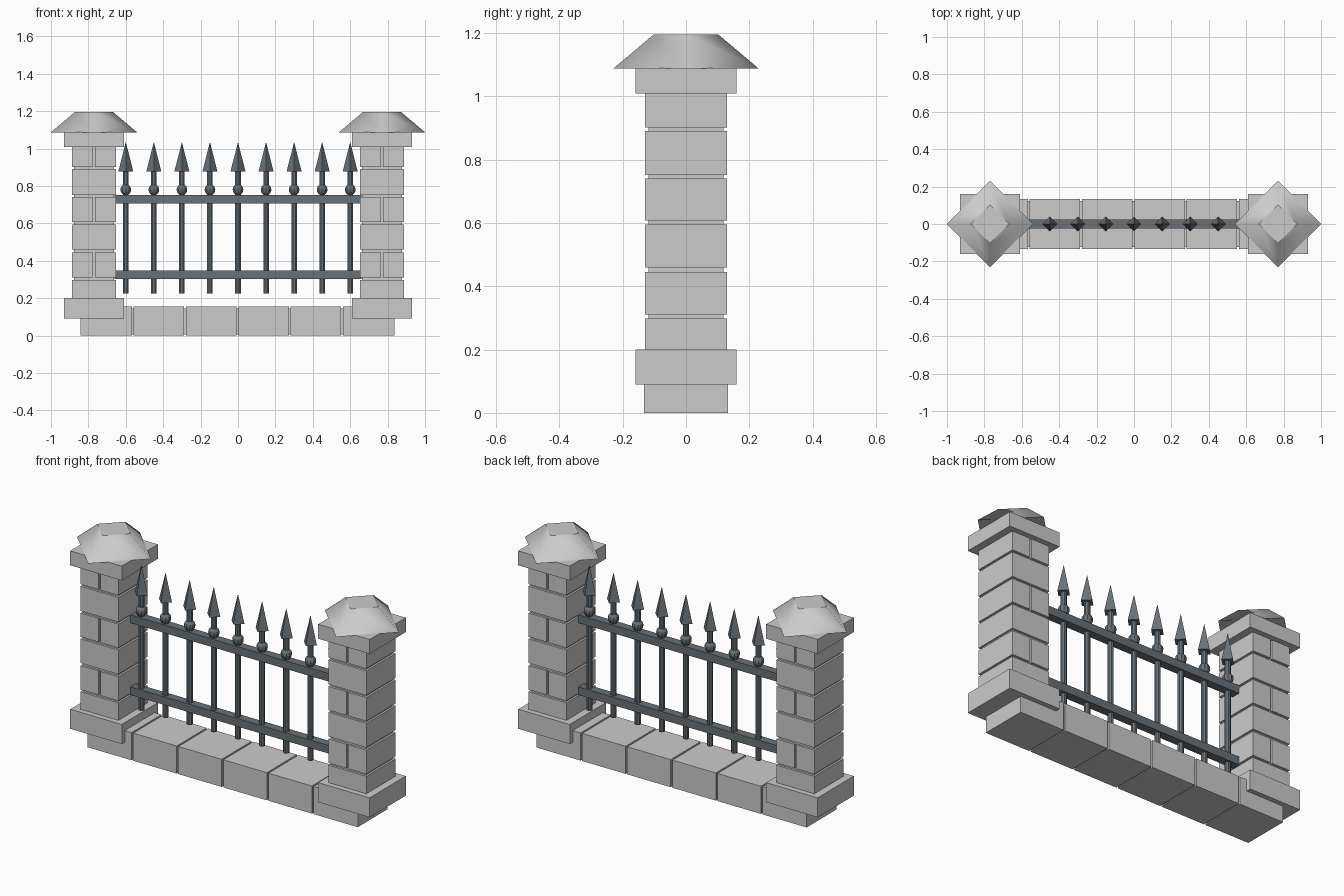
import bpy, bmesh
from math import pi
from mathutils import Matrix

if "Cube" in bpy.data.objects:
    bpy.data.objects.remove(bpy.data.objects["Cube"])

iron = bpy.data.materials.new("dark_iron")
iron.diffuse_color = (0.137, 0.171, 0.193, 1)
iron.use_nodes = True
iron.node_tree.nodes["Principled BSDF"].inputs["Base Color"].default_value = iron.diffuse_color


def finish(bm, name, mat=None):
    mesh = bpy.data.meshes.new(name)
    bm.to_mesh(mesh)
    bm.free()
    ob = bpy.data.objects.new(name, mesh)
    bpy.context.collection.objects.link(ob)
    if mat:
        mesh.materials.append(mat)
    return ob


def box(bm, x0, x1, hy, z0, z1):
    m = Matrix.Translation(((x0 + x1) / 2, 0, (z0 + z1) / 2)) @ Matrix.Diagonal((x1 - x0, 2 * hy, z1 - z0, 1))
    bmesh.ops.create_cube(bm, size=1, matrix=m)


def cone(bm, x, z0, z1, r0, r1, sides, turn=0.0):
    m = Matrix.Translation((x, 0, (z0 + z1) / 2)) @ Matrix.Rotation(turn, 4, 'Z')
    bmesh.ops.create_cone(bm, cap_ends=True, segments=sides, radius1=r0, radius2=r1,
                          depth=z1 - z0, matrix=m)


# Low wall: six stone blocks around a recessed mortar core
bm = bmesh.new()
step = 0.28
for i in range(6):
    x = -0.843 + i * step
    box(bm, x + (0.005 if i else 0), x + step - (0.005 if i < 5 else 0), 0.133, 0, 0.155)
finish(bm, "base_wall_blocks")
bm = bmesh.new()
box(bm, -0.83, 0.825, 0.122, 0.005, 0.145)
finish(bm, "base_wall_mortar")

# Pillars
courses = [(0.2, 0.298), (0.31, 0.445), (0.459, 0.595), (0.607, 0.74), (0.752, 0.89), (0.902, 1.01)]
for side, cx in (("left", -0.77), ("right", 0.77)):
    # Brick courses, every second one split in two
    bm = bmesh.new()
    for i, (z0, z1) in enumerate(courses):
        if i % 2:
            box(bm, cx - 0.118, cx - 0.006, 0.13, z0, z1)
            box(bm, cx + 0.006, cx + 0.118, 0.13, z0, z1)
        else:
            box(bm, cx - 0.118, cx + 0.118, 0.13, z0, z1)
    finish(bm, side + "_pillar_bricks")
    bm = bmesh.new()
    box(bm, cx - 0.107, cx + 0.107, 0.118, 0.15, 1.05)
    finish(bm, side + "_pillar_mortar")
    # Plinth and collar slabs
    for part, z0, z1 in (("plinth", 0.09, 0.2), ("collar", 1.008, 1.089)):
        bm = bmesh.new()
        box(bm, cx - 0.16, cx + 0.16, 0.16, z0, z1)
        finish(bm, side + "_pillar_" + part)
    # Diagonal roof cap with soft shaded slopes
    bm = bmesh.new()
    cone(bm, cx, 1.087, 1.195, 0.23, 0.102, 4)
    for f in bm.faces:
        f.smooth = abs(f.normal.z) < 0.9
    finish(bm, side + "_pillar_cap")

# Iron rails
for name, z0, z1 in (("lower_rail", 0.303, 0.348), ("upper_rail", 0.707, 0.752)):
    bm = bmesh.new()
    box(bm, -0.66, 0.66, 0.024, z0, z1)
    finish(bm, name, iron)

# Spear-topped bars
for i in range(9):
    x = -0.6 + 0.15 * i
    bm = bmesh.new()
    cone(bm, x, 0.225, 0.88, 0.016, 0.016, 8, pi / 8)
    bmesh.ops.create_uvsphere(bm, u_segments=10, v_segments=8, radius=0.03,
                              matrix=Matrix.Translation((x, 0, 0.78)))
    cone(bm, x, 0.877, 1.035, 0.04, 0.0, 4)
    bmesh.ops.remove_doubles(bm, verts=bm.verts, dist=0.0001)
    finish(bm, f"spear_bar_{i + 1}", iron)
